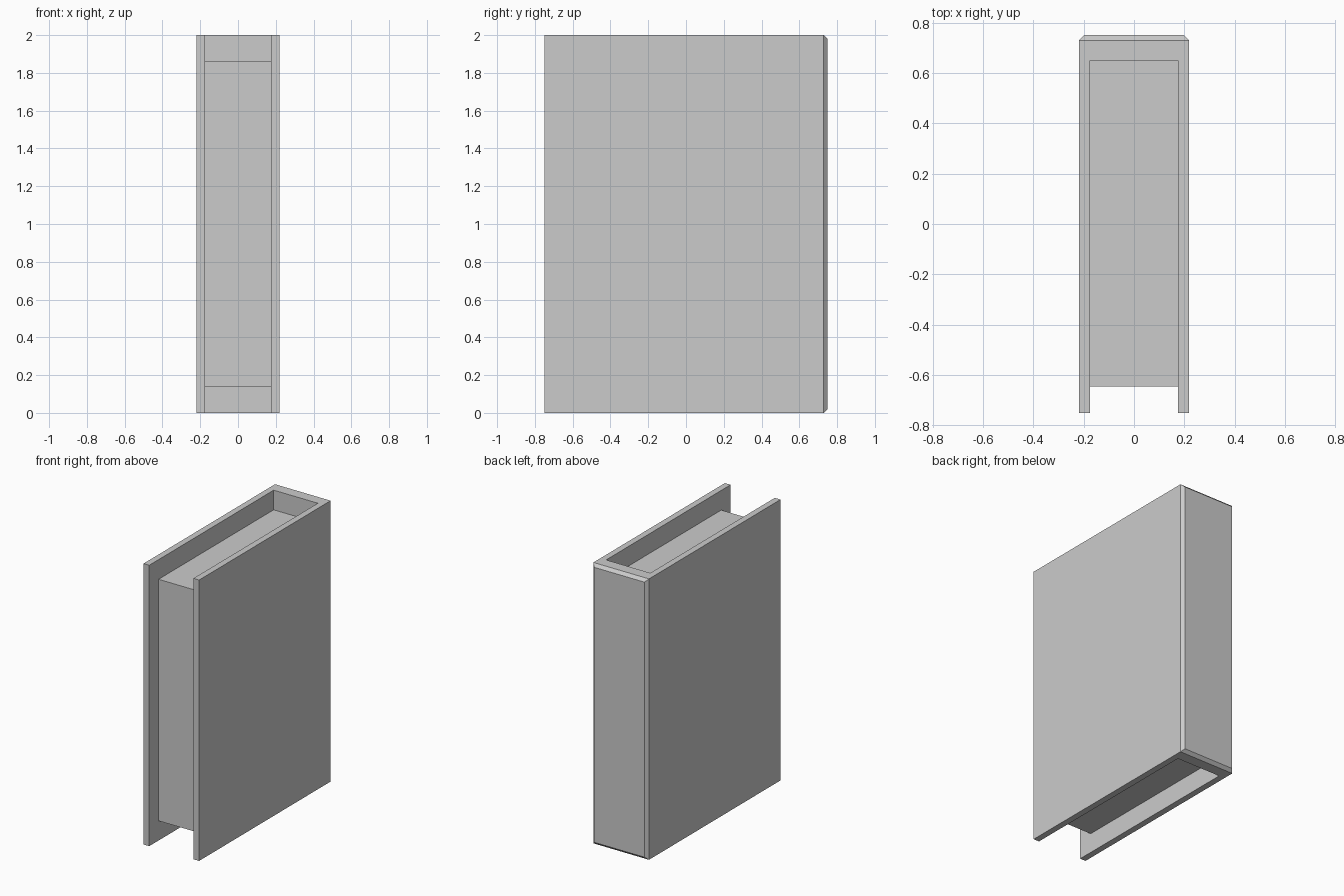
import bpy, bmesh

if "Cube" in bpy.data.objects:
    bpy.data.objects.remove(bpy.data.objects["Cube"])

W, D, H = 0.219, 0.75, 2.0       # half width, half depth, height
IN_X, IN_Y = 0.174, 0.65         # inner faces of boards and spine
CHAMFER = 0.021


def extrude_profile(name, points, z0, z1):
    """Extrude an XY outline upward; returns the object and its bmesh."""
    bm = bmesh.new()
    face = bm.faces.new([bm.verts.new((x, y, z0)) for x, y in points])
    ext = bmesh.ops.extrude_face_region(bm, geom=[face])
    verts = [g for g in ext["geom"] if isinstance(g, bmesh.types.BMVert)]
    bmesh.ops.translate(bm, verts=verts, vec=(0, 0, z1 - z0))
    bmesh.ops.recalc_face_normals(bm, faces=bm.faces)
    obj = bpy.data.objects.new(name, bpy.data.meshes.new(name))
    bpy.context.collection.objects.link(obj)
    return obj, bm


def finish(obj, bm):
    bm.to_mesh(obj.data)
    bm.free()


# Cover: two boards joined by a thick spine
half = [(W, D), (W, -D), (IN_X, -D), (IN_X, IN_Y)]
outline = half + [(-x, y) for x, y in reversed(half)]
cover, bm = extrude_profile("book_cover", outline, 0, H)

# Chamfer around the back face of the spine
rim = [e for e in bm.edges if all(v.co.y > D - 1e-4 for v in e.verts)]
bmesh.ops.bevel(bm, geom=rim, offset=CHAMFER, segments=1, affect='EDGES')
finish(cover, bm)

# Page block set in from the cover on three sides
pages, bm = extrude_profile(
    "page_block",
    [(-IN_X, -0.645), (IN_X, -0.645), (IN_X, IN_Y), (-IN_X, IN_Y)], 0.14, 1.86)
finish(pages, bm)
